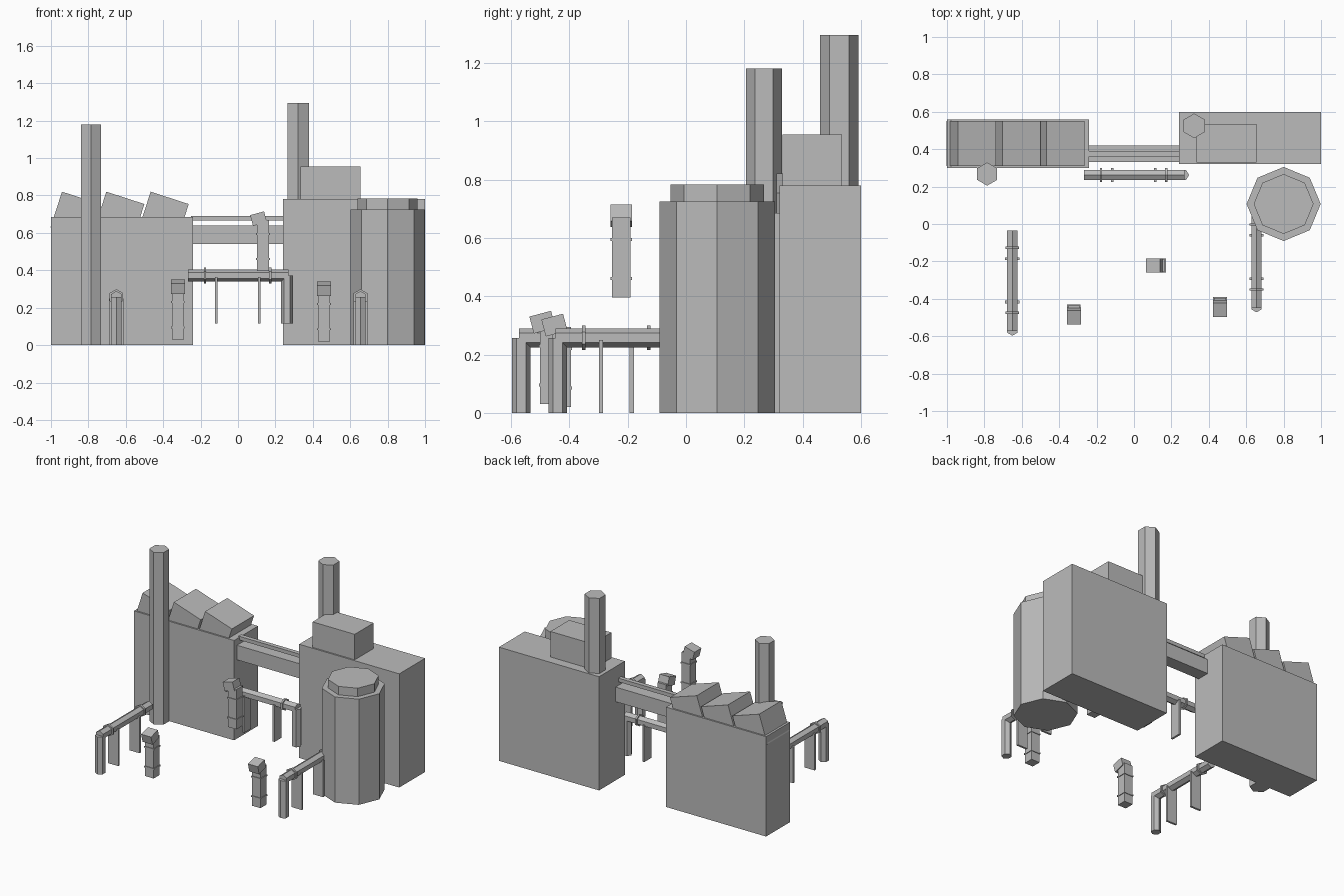
import bpy
from math import radians, sin, cos
from mathutils import Matrix, Vector

cube = bpy.data.objects.get("Cube")
if cube:
    bpy.data.objects.remove(cube, do_unlink=True)

grey = bpy.data.materials.new("plain grey")
grey.use_nodes = True
COLOUR = (0.5, 0.5, 0.5, 1)
grey.diffuse_color = COLOUR
grey.node_tree.nodes["Principled BSDF"].inputs["Base Color"].default_value = COLOUR


def finish(name, matrix):
    obj = bpy.context.object
    obj.name = name
    obj.data.materials.append(grey)
    obj.data.transform(matrix)
    return obj


def box(name, centre, size, frame=Matrix(), tilt=0, axis='X'):
    """Box at a centre, optionally tilted, placed inside a parent frame."""
    bpy.ops.mesh.primitive_cube_add(size=1)
    return finish(name, frame @ Matrix.Translation(centre)
                  @ Matrix.Rotation(radians(tilt), 4, axis)
                  @ Matrix.Diagonal((*size, 1)))


def block(name, low, high):
    low, high = Vector(low), Vector(high)
    return box(name, (low + high) / 2, high - low)


def prism(name, start, end, radius, sides=6, frame=Matrix(), spin=0):
    """Flat-sided cylinder between two points."""
    start, end = Vector(start), Vector(end)
    bpy.ops.mesh.primitive_cylinder_add(vertices=sides, radius=radius,
                                        depth=(end - start).length)
    turn = (end - start).to_track_quat('Z', 'Y').to_matrix().to_4x4()
    return finish(name, frame @ Matrix.Translation((start + end) / 2) @ turn
                  @ Matrix.Rotation(radians(spin), 4, 'Z'))


def frame_at(x, y, z, turn=0):
    return Matrix.Translation((x, y, z)) @ Matrix.Rotation(radians(turn), 4, 'Z')


# Main buildings
block("right_building", (-1, 0.30, 0), (-0.24, 0.56, 0.685))
block("left_building", (0.24, 0.32, 0), (1, 0.60, 0.78))
block("left_roof_room", (0.335, 0.33, 0.78), (0.655, 0.535, 0.955))

# Tilted roof units
for i in range(3):
    box(f"roof_unit_{i + 1}", (-0.87 + 0.237 * i, 0.43, 0.692),
        (0.214, 0.24, 0.2), tilt=18, axis='Y')

# Chimneys
prism("right_chimney", (-0.785, 0.267, 0), (-0.785, 0.267, 1.18), 0.062)
prism("left_chimney", (0.322, 0.525, 0.7), (0.322, 0.525, 1.295), 0.066)

# Bridge between the buildings
block("bridge_beam", (-0.25, 0.332, 0.54), (0.25, 0.42, 0.64))
block("bridge_rail", (-0.25, 0.36, 0.665), (0.25, 0.39, 0.69))

# Storage tank
prism("tank_body", (0.8, 0.107, 0), (0.8, 0.107, 0.725), 0.198, 8)
prism("tank_cap", (0.8, 0.107, 0.725), (0.8, 0.107, 0.783), 0.16, 8)


def pipe_run(name, frame):
    """Horizontal pipe with a down leg at its front end, clamps and supports."""
    z = 0.257
    prism(name + "_leg", (0, 0, 0), (0, 0, z), 0.032, frame=frame)
    prism(name + "_pipe", (0, -0.008, z), (0, 0.53, z), 0.032, frame=frame)
    for y in (0.09, 0.438):
        prism(name + "_clamp", (0, y - 0.006, z), (0, y + 0.006, z), 0.042,
              frame=frame)
    for y in (0.148, 0.379):
        box(name + "_support", (0, y, 0.125), (0.077, 0.014, 0.25), frame)


pipe_run("right_run", frame_at(-0.65, -0.565, 0))
pipe_run("left_run", frame_at(0.655, -0.44, 0))
pipe_run("middle_run", frame_at(0.262, 0.262, 0.115, 90))


def vent_post(name, frame):
    """Square post with two bands and a tilted head."""
    box(name + "_shaft", (0, 0, 0.137), (0.064, 0.064, 0.274), frame)
    for z in (0.065, 0.2):
        box(name + "_band", (0, 0, z), (0.073, 0.073, 0.01), frame)
    box(name + "_head", (0, -0.024, 0.281), (0.075, 0.077, 0.06), frame, tilt=15)


vent_post("right_post", frame_at(-0.322, -0.468, 0.03))
vent_post("left_post", frame_at(0.46, -0.427, 0.02))
vent_post("middle_post", frame_at(0.134, -0.222, 0.395, -90))
